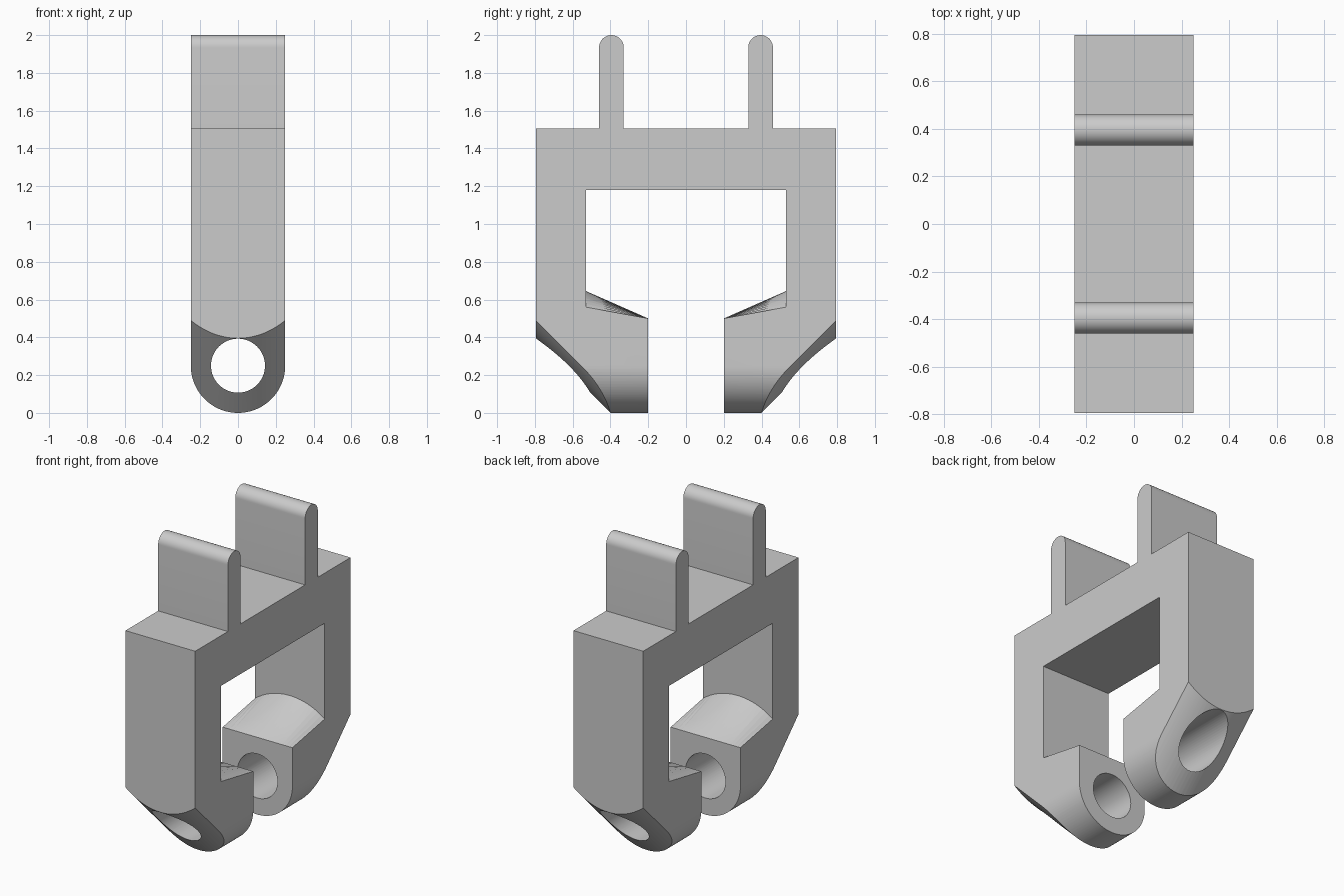
import bpy, bmesh
from math import sin, cos, pi, sqrt, radians

cube = bpy.data.objects.get("Cube")
if cube:
    bpy.data.objects.remove(cube)

grey = bpy.data.materials.new("plain grey")
grey.use_nodes = True
grey.diffuse_color = (0.6, 0.6, 0.6, 1)
grey.node_tree.nodes["Principled BSDF"].inputs["Base Color"].default_value = (0.6, 0.6, 0.6, 1)

W = 0.25            # half width, also the radius of the rounded feet
DEPTH = 0.795       # half depth
TOP = 1.505         # top of the frame
STEPS = 24


def loft(name, sections):
    """Solid through matching rings of 3D points, capped at both ends."""
    bm = bmesh.new()
    rings = [[bm.verts.new(p) for p in ring] for ring in sections]
    n = len(rings[0])
    for a, b in zip(rings, rings[1:]):
        for i in range(n):
            j = (i + 1) % n
            bm.faces.new((a[i], a[j], b[j], b[i]))
    bm.faces.new(rings[0])
    bm.faces.new(rings[-1])
    warped = [f for f in bm.faces if len(f.verts) == 4]
    bmesh.ops.triangulate(bm, faces=warped)
    bmesh.ops.recalc_face_normals(bm, faces=bm.faces)
    mesh = bpy.data.meshes.new(name)
    bm.to_mesh(mesh)
    bm.free()
    mesh.materials.append(grey)
    obj = bpy.data.objects.new(name, mesh)
    bpy.context.collection.objects.link(obj)
    return obj


def along_y(name, profile, y0, y1, rise=0):
    """Extrude an (x, z) profile along y, optionally climbing by rise."""
    return loft(name, [[(x, y0, z) for x, z in profile],
                       [(x, y1, z + rise) for x, z in profile]])


def along_x(name, profile, half):
    return loft(name, [[(x, y, z) for y, z in profile] for x in (-half, half)])


def arc(cx, cz, r, a0, a1, steps=STEPS):
    return [(cx + r * cos(a0 + (a1 - a0) * i / steps),
             cz + r * sin(a0 + (a1 - a0) * i / steps)) for i in range(steps + 1)]


def combine(target, tool, operation):
    tool.hide_render = True
    mod = target.modifiers.new("cut", "BOOLEAN")
    mod.operation = operation
    mod.solver = "EXACT"
    mod.object = tool
    bpy.context.view_layer.objects.active = target
    bpy.ops.object.modifier_apply(modifier=mod.name)
    bpy.data.objects.remove(tool)


# Frame block with a rounded underside
frame = along_y("clip_frame", [(W, TOP), (-W, TOP)] + arc(0, W, W, pi, 2 * pi, 48),
                -DEPTH, DEPTH)

# Two upright fins with rounded tops
for side in (-1, 1):
    c, r = side * 0.395, 0.065
    fin = along_x("fin", arc(c, 2 - r, r, 0, pi) + [(c - r, 1.4), (c + r, 1.4)], W)
    combine(frame, fin, "UNION")

# Window whose floor swells into an arch against each leg
xs = [-0.3 + 0.6 * i / STEPS for i in range(STEPS + 1)]


def window_ring(y, arched):
    crown, r = 0.645, 0.41
    floor = [(x, y, crown - r + sqrt(r * r - x * x) if arched else 0.5) for x in xs]
    return floor + [(0.3, y, 1.18), (-0.3, y, 1.18)]


window = loft("window_cutter", [window_ring(-0.53, True), window_ring(-0.2, False),
                                window_ring(0.2, False), window_ring(0.53, True)])
combine(frame, window, "DIFFERENCE")

# Slot between the two feet
slot = along_y("slot_cutter", [(-0.4, -1), (0.4, -1), (0.4, 0.8), (-0.4, 0.8)], -0.2, 0.2)
combine(frame, slot, "DIFFERENCE")

# Sloping, gently bowed chamfer on the outside of each foot
bow = [(x, -0.2 + sqrt(2) * (0.5 - sqrt(0.25 - x * x))) for x in xs]
for side in (-1, 1):
    chamfer = along_y("chamfer_cutter", bow + [(0.3, -2), (-0.3, -2)],
                      side * 0.2, side * 1.0, rise=0.8)
    combine(frame, chamfer, "DIFFERENCE")

# Pin hole through both feet
hole = along_y("hole_cutter", arc(0, W, 0.143, 0, 2 * pi, 64)[:-1], -1, 1)
combine(frame, hole, "DIFFERENCE")

# Smooth curves, crisp edges
bpy.ops.object.select_all(action="DESELECT")
frame.select_set(True)
bpy.context.view_layer.objects.active = frame
bpy.ops.object.shade_smooth_by_angle(angle=radians(25))
